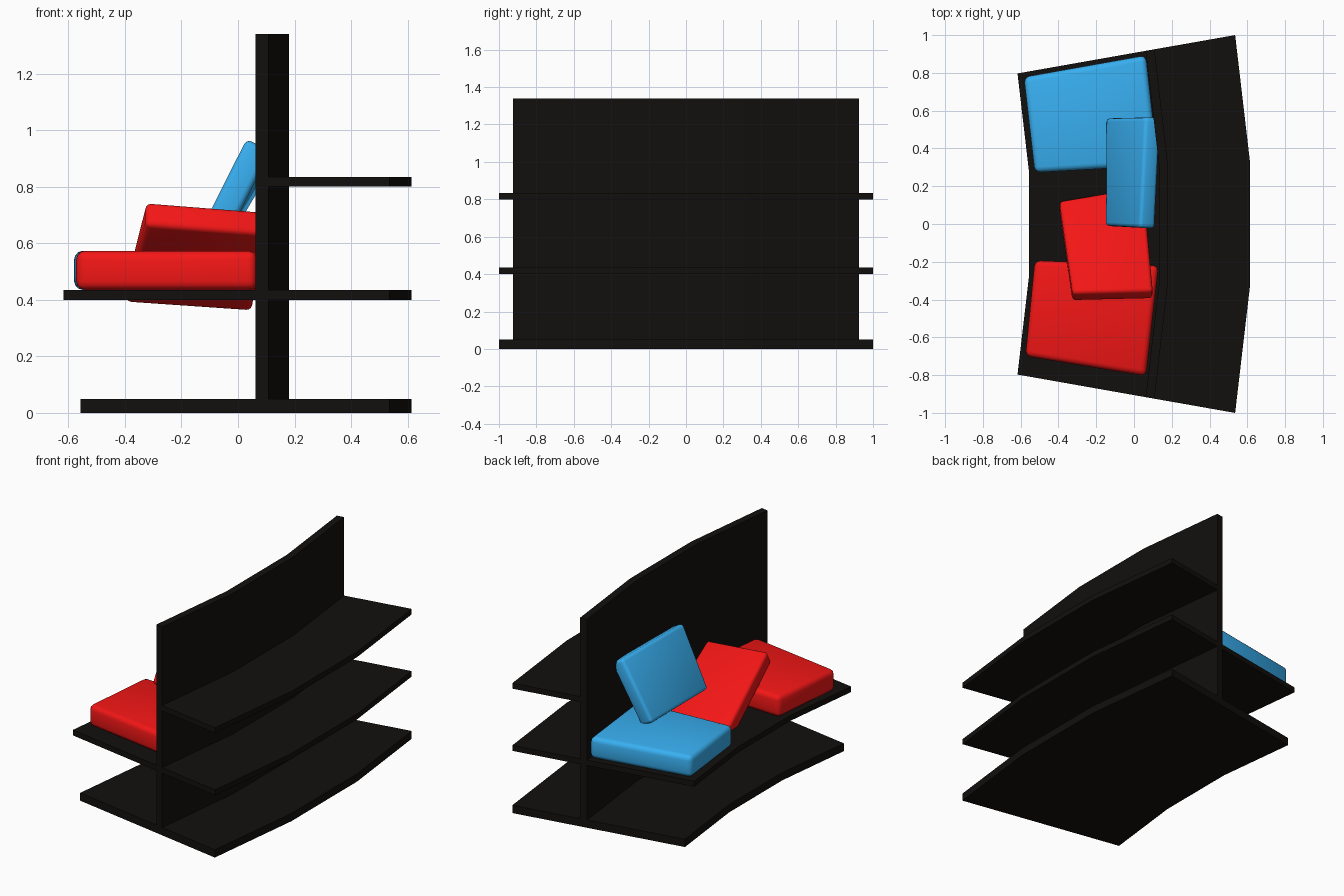
import bpy, bmesh, math
from mathutils import Vector

if "Cube" in bpy.data.objects:
    bpy.data.objects.remove(bpy.data.objects["Cube"])

CX = -5.137                      # centre of the shelf curve
ANGLES = [math.radians(a) for a in (-10, -10 / 3, 10 / 3, 10)]


def material(name, rgb):
    m = bpy.data.materials.new(name)
    m.diffuse_color = (*rgb, 1)
    m.use_nodes = True
    m.node_tree.nodes["Principled BSDF"].inputs["Base Color"].default_value = m.diffuse_color
    return m


BLACK = material("black", (0.006, 0.005, 0.004))
RED = material("red", (0.9, 0.008, 0.008))
BLUE = material("blue", (0.04, 0.43, 0.88))


def make_object(name, bm, mat):
    bmesh.ops.recalc_face_normals(bm, faces=bm.faces)
    me = bpy.data.meshes.new(name)
    bm.to_mesh(me)
    bm.free()
    me.materials.append(mat)
    ob = bpy.data.objects.new(name, me)
    bpy.context.collection.objects.link(ob)
    return ob


def prism(top, offset):
    """Closed solid from a polygon and an extrusion vector."""
    bm = bmesh.new()
    a = [bm.verts.new(p) for p in top]
    b = [bm.verts.new(Vector(p) + offset) for p in top]
    bm.faces.new(a)
    bm.faces.new(b[::-1])
    for i in range(len(a)):
        j = (i + 1) % len(a)
        bm.faces.new((a[i], b[i], b[j], a[j]))
    return bm


def arc_slab(name, r0, r1, z0, z1):
    """Three-segment curved board between two radii."""
    def pt(r, t):
        return (CX + r * math.cos(t), r * math.sin(t), z0)
    ring = [pt(r1, t) for t in ANGLES] + [pt(r0, t) for t in reversed(ANGLES)]
    make_object(name, prism(ring, Vector((0, 0, z1 - z0))), BLACK)


def cushion(name, corners, thickness, bevel, mat):
    """Rounded pad hanging below four top corners."""
    p = [Vector(c) for c in corners]
    n = (p[2] - p[0]).cross(p[3] - p[1]).normalized()
    if n.z < 0:
        n.negate()
    bm = prism(p, -n * thickness)
    bmesh.ops.bevel(bm, geom=bm.edges[:], offset=bevel, segments=3,
                    profile=0.5, affect='EDGES')
    ob = make_object(name, bm, mat)
    for f in ob.data.polygons:
        f.use_smooth = True


# curved boards
arc_slab("base_board", 4.65, 5.76, 0, 0.05)
arc_slab("seat_shelf", 4.59, 5.76, 0.40, 0.435)
arc_slab("upper_shelf", 5.30, 5.76, 0.80, 0.835)
arc_slab("back_panel", 5.279, 5.326, 0.05, 1.34)

# seat cushions
Z = 0.573
cushion("blue_seat_cushion", [(-0.583, 0.778, Z), (0.063, 0.893, Z),
        (0.128, 0.31, Z), (-0.525, 0.272, Z)], 0.138, 0.03, BLUE)
cushion("red_seat_cushion", [(-0.575, -0.70, Z), (0.063, -0.805, Z),
        (0.13, -0.22, Z), (-0.525, -0.193, Z)], 0.138, 0.03, RED)

# loose back cushions
cushion("red_loose_cushion", [(-0.395, 0.125, 0.47), (-0.325, -0.365, 0.748),
        (0.10, -0.355, 0.714), (0.05, 0.20, 0.44)], 0.095, 0.02, RED)
cushion("blue_loose_cushion", [(0.06, 0.565, 0.95), (0.03, -0.02, 0.97),
        (-0.155, -0.01, 0.60), (-0.152, 0.56, 0.595)], 0.095, 0.02, BLUE)
